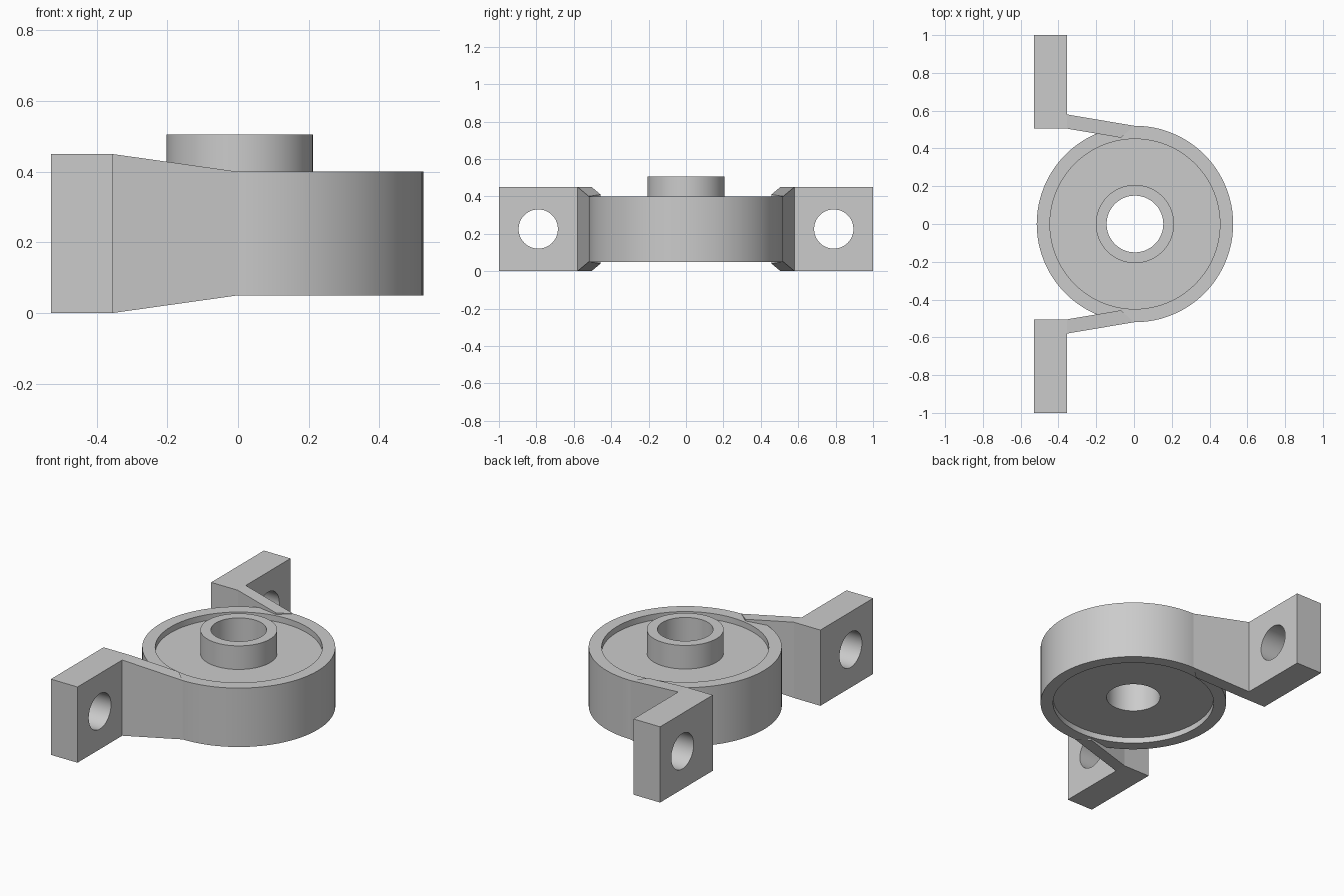
import bpy
import bmesh
import math
from mathutils import Matrix

cube = bpy.data.objects.get("Cube")
if cube:
    bpy.data.objects.remove(cube, do_unlink=True)

grey = bpy.data.materials.new("plain grey")
grey.use_nodes = True
COLOUR = (0.6, 0.6, 0.6, 1)
grey.diffuse_color = COLOUR
grey.node_tree.nodes["Principled BSDF"].inputs["Base Color"].default_value = COLOUR

CENTRE_X = 0.005


def finish(name, bm):
    bmesh.ops.recalc_face_normals(bm, faces=bm.faces)
    mesh = bpy.data.meshes.new(name)
    bm.to_mesh(mesh)
    bm.free()
    mesh.materials.append(grey)
    obj = bpy.data.objects.new(name, mesh)
    bpy.context.collection.objects.link(obj)
    return obj


def smooth(obj):
    bpy.ops.object.select_all(action="DESELECT")
    obj.select_set(True)
    bpy.context.view_layer.objects.active = obj
    bpy.ops.object.shade_smooth_by_angle(angle=math.radians(30))


def lathe(name, profile, steps=96):
    """Spin a closed (radius, z) profile around the vertical axis."""
    bm = bmesh.new()
    verts = [bm.verts.new((r, 0, z)) for r, z in profile]
    edges = [bm.edges.new((v, verts[i - 1])) for i, v in enumerate(verts)]
    bmesh.ops.spin(bm, geom=verts + edges, cent=(0, 0, 0), axis=(0, 0, 1),
                   angle=math.tau, steps=steps, use_merge=True)
    bmesh.ops.remove_doubles(bm, verts=bm.verts, dist=1e-5)
    bmesh.ops.translate(bm, verts=bm.verts, vec=(CENTRE_X, 0, 0))
    obj = finish(name, bm)
    smooth(obj)


# Outer ring, and the recessed disc with its raised hub and bore
lathe("housing_ring", [(0.45, 0.05), (0.52, 0.05), (0.52, 0.4), (0.45, 0.4)])
lathe("disc_and_hub", [(0.15, 0.085), (0.46, 0.085), (0.46, 0.365),
                       (0.207, 0.365), (0.207, 0.505), (0.15, 0.505)])


def tapered_arm(name, side):
    """Arm whose height shrinks from the flange towards the ring."""
    outline = [(-0.355, 0.505), (-0.355, 0.58), (0.0, 0.52), (-0.07, 0.457)]
    bm = bmesh.new()
    rows = []
    for sign in (-1, 1):
        rows.append([bm.verts.new((x, side * y, 0.225 + sign * (0.175 - 0.05 * x / 0.355)))
                     for x, y in outline])
    low, high = rows
    bm.faces.new(low)
    bm.faces.new(high)
    for i in range(len(outline)):
        bm.faces.new((low[i - 1], low[i], high[i], high[i - 1]))
    finish(name, bm)


def flange(name, side):
    """Upright mounting plate with a round bolt hole."""
    bm = bmesh.new()
    bmesh.ops.create_cube(bm, size=1, matrix=Matrix.Translation((-0.4425, side * 0.7525, 0.225))
                          @ Matrix.Diagonal((0.175, 0.495, 0.45, 1)))
    plate = finish(name, bm)

    bm = bmesh.new()
    bmesh.ops.create_cone(bm, cap_ends=True, segments=48, radius1=0.105, radius2=0.105, depth=0.4,
                          matrix=Matrix.Translation((-0.4425, side * 0.79, 0.225))
                          @ Matrix.Rotation(math.pi / 2, 4, "Y"))
    cutter = finish(name + "_hole_cutter", bm)
    cut = plate.modifiers.new("bolt_hole", "BOOLEAN")
    cut.operation = "DIFFERENCE"
    cut.solver = "EXACT"
    cut.object = cutter
    bpy.ops.object.select_all(action="DESELECT")
    plate.select_set(True)
    bpy.context.view_layer.objects.active = plate
    bpy.ops.object.modifier_apply(modifier=cut.name)
    bpy.data.objects.remove(cutter, do_unlink=True)
    smooth(plate)


# Matching arms and flanges at the front and back
for label, side in (("front", -1), ("back", 1)):
    tapered_arm(label + "_arm", side)
    flange(label + "_flange", side)
